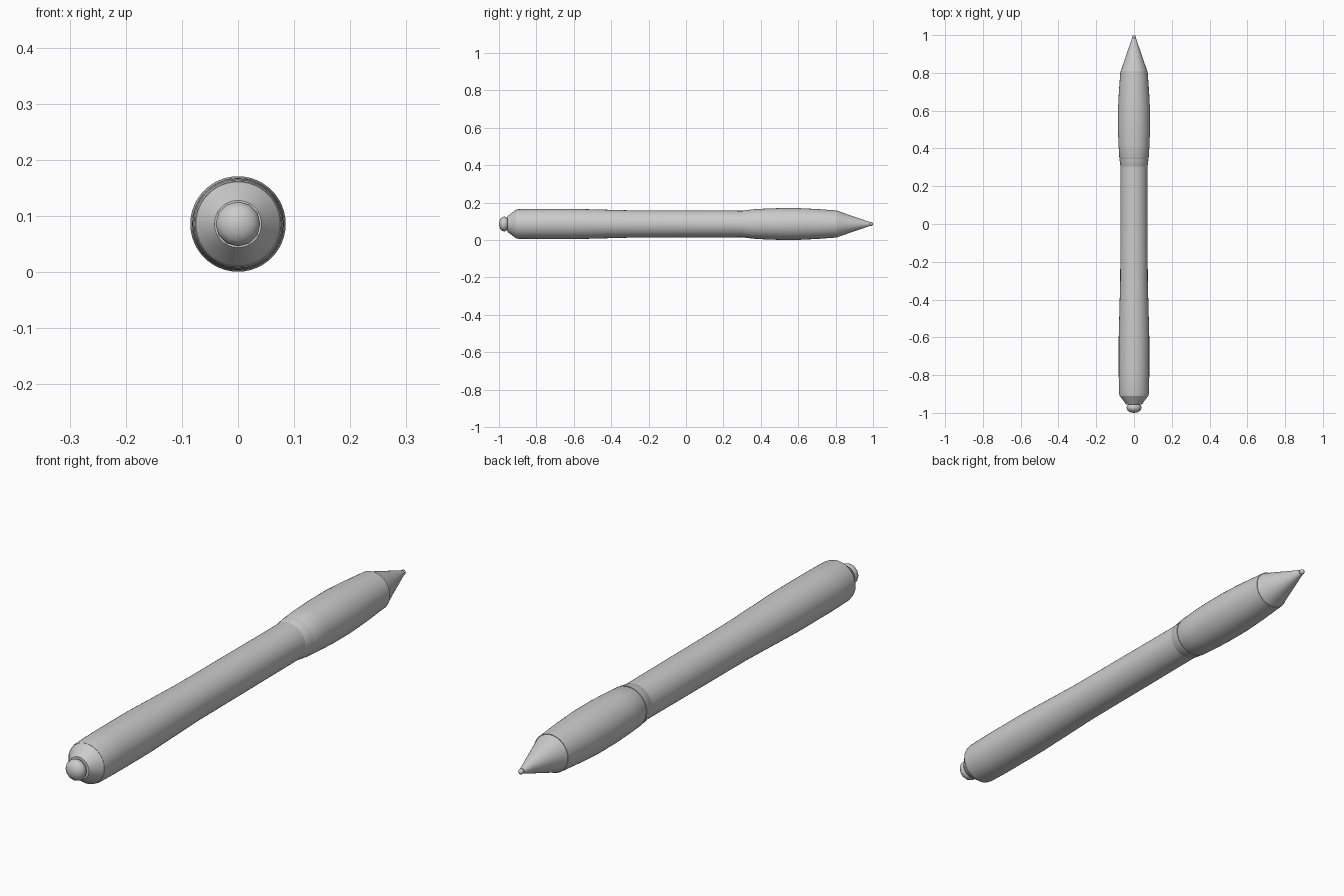
import bpy, bmesh, math

if "Cube" in bpy.data.objects:
    bpy.data.objects.remove(bpy.data.objects["Cube"])

AXIS_Z = 0.086


def lathe(name, profile, sides=48, angle=25):
    """Revolve (y, radius) points around the pen's long axis, capping open ends."""
    bm = bmesh.new()
    rings = []
    for y, r in profile:
        if r == 0:
            rings.append([bm.verts.new((0, y, AXIS_Z))])
        else:
            rings.append([bm.verts.new((r * math.cos(2 * math.pi * i / sides), y,
                                        AXIS_Z + r * math.sin(2 * math.pi * i / sides)))
                          for i in range(sides)])
    for a, b in zip(rings, rings[1:]):
        for i in range(sides):
            j = (i + 1) % sides
            quad = [a[i % len(a)], a[j % len(a)], b[j % len(b)], b[i % len(b)]]
            bm.faces.new(list(dict.fromkeys(quad)))
    for ring in (rings[0], rings[-1]):
        if len(ring) > 1:
            bm.faces.new(ring)
    bmesh.ops.recalc_face_normals(bm, faces=bm.faces)
    mesh = bpy.data.meshes.new(name)
    bm.to_mesh(mesh)
    bm.free()
    ob = bpy.data.objects.new(name, mesh)
    bpy.context.collection.objects.link(ob)
    bpy.ops.object.select_all(action='DESELECT')
    ob.select_set(True)
    bpy.context.view_layer.objects.active = ob
    bpy.ops.object.shade_smooth_by_angle(angle=math.radians(angle))
    return ob


# Long barrel with a gently swelling rear
lathe("barrel", [(-0.91, 0.076), (-0.895, 0.079), (-0.8, 0.081), (-0.6, 0.081),
                 (-0.45, 0.077), (-0.3, 0.073), (0, 0.072), (0.305, 0.071)])

# Collar between barrel and grip
lathe("collar", [(0.303, 0.070), (0.307, 0.072), (0.345, 0.077)])

# Bulged grip
lathe("grip", [(0.345, 0.075), (0.352, 0.078), (0.42, 0.082), (0.5, 0.085),
               (0.6, 0.085), (0.7, 0.080), (0.81, 0.072)])

# Conical nose and writing ball
lathe("nose_cone", [(0.81, 0.070), (0.985, 0.010)])
lathe("writing_ball", [(0.99 - 0.01 * math.cos(math.pi * i / 8),
                        0.01 * math.sin(math.pi * i / 8) if 0 < i < 8 else 0)
                       for i in range(9)], 16, 40)

# Tapered rear cap
lathe("rear_cap", [(-0.91, 0.075), (-0.955, 0.042)])

# Rounded push button
lathe("push_button", [(-0.972 - 0.028 * math.cos(math.pi * i / 8),
                       0.04 * math.sin(math.pi * i / 8) if 0 < i < 8 else 0)
                      for i in range(9)], 12, 50)
